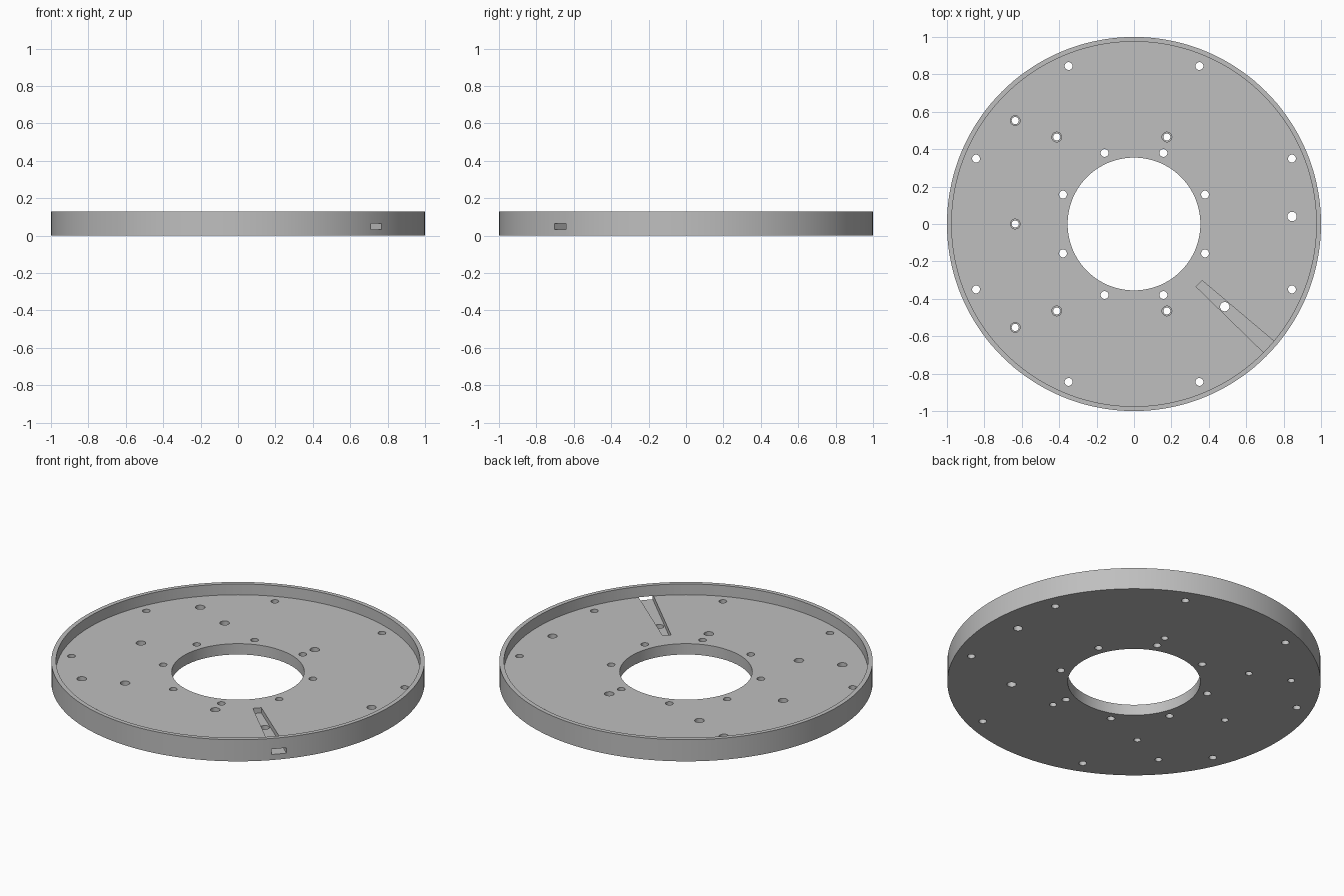
import bpy, bmesh, math

if "Cube" in bpy.data.objects:
    bpy.data.objects.remove(bpy.data.objects["Cube"])

H, FLOOR, GROOVE = 0.128, 0.064, 0.033   # rim top, pan floor, groove bottom

grey = bpy.data.materials.new("plain grey")
grey.diffuse_color = (0.52, 0.52, 0.52, 1)
grey.use_nodes = True
grey.node_tree.nodes["Principled BSDF"].inputs["Base Color"].default_value = grey.diffuse_color


def make_object(name, bm):
    bmesh.ops.recalc_face_normals(bm, faces=bm.faces)
    mesh = bpy.data.meshes.new(name)
    bm.to_mesh(mesh)
    bm.free()
    mesh.materials.append(grey)
    ob = bpy.data.objects.new(name, mesh)
    bpy.context.collection.objects.link(ob)
    return ob


def ring(bm, x, y, r, z, n):
    return [bm.verts.new((x + r * math.cos(2 * math.pi * i / n),
                          y + r * math.sin(2 * math.pi * i / n), z)) for i in range(n)]


def bridge(bm, a, b):
    n = len(a)
    for i in range(n):
        j = (i + 1) % n
        bm.faces.new((a[i], a[j], b[j], b[i]))


def plug(bm, x, y, profile, n=28):
    """Solid turned cutter from (radius, z) steps."""
    rings = [ring(bm, x, y, r, z, n) for r, z in profile]
    for a, b in zip(rings, rings[1:]):
        bridge(bm, a, b)
    bm.faces.new(rings[0])
    bm.faces.new(rings[-1])


# Dish: turned section with centre bore and raised outer rim
bm = bmesh.new()
section = [(0.355, 0), (1, 0), (1, H), (0.975, H), (0.975, FLOOR), (0.355, FLOOR)]
rings = [ring(bm, 0, 0, r, z, 144) for r, z in section]
for k in range(len(rings)):
    bridge(bm, rings[k], rings[(k + 1) % len(rings)])
dish = make_object("rimmed_disc", bm)

# Tapered groove that runs out through the rim
bm = bmesh.new()
outline = [(0.332, -0.335), (0.76, -0.752), (0.814, -0.682), (0.364, -0.302)]
low = [bm.verts.new((x, y, GROOVE)) for x, y in outline]
high = [bm.verts.new((x, y, FLOOR + 0.0006)) for x, y in outline]
bridge(bm, low, high)
bm.faces.new(low)
bm.faces.new(high)
groove = make_object("groove_cutter", bm)

# Drilled holes
bm = bmesh.new()
for radius in (0.411, 0.914):                       # two bolt circles
    for k in range(8):
        a = math.radians(22.5 + 45 * k)
        plug(bm, radius * math.cos(a), radius * math.sin(a), [(0.021, -0.1), (0.021, 0.1)])
for x, y in ((0.845, 0.04), (0.485, -0.442)):       # large plain holes
    plug(bm, x, y, [(0.025, -0.1), (0.025, 0.1)])
stepped = [(-0.635, 0)] + [(x, s * y) for s in (1, -1)
                           for x, y in ((-0.635, 0.553), (-0.413, 0.465), (0.176, 0.465))]
for x, y in stepped:                                # counterbored holes
    plug(bm, x, y, [(0.019, -0.1), (0.019, 0.02), (0.026, 0.02), (0.026, 0.1)])
holes = make_object("hole_cutter", bm)

# Cut the dish, then drop the cutters
bpy.context.view_layer.objects.active = dish
dish.select_set(True)
for cutter in (groove, holes):
    cutter.hide_render = True
    mod = dish.modifiers.new("cut", 'BOOLEAN')
    mod.operation = 'DIFFERENCE'
    mod.solver = 'EXACT'
    mod.object = cutter
    bpy.ops.object.modifier_apply(modifier=mod.name)
    bpy.data.objects.remove(cutter)

bpy.ops.object.shade_smooth_by_angle(angle=math.radians(30))
